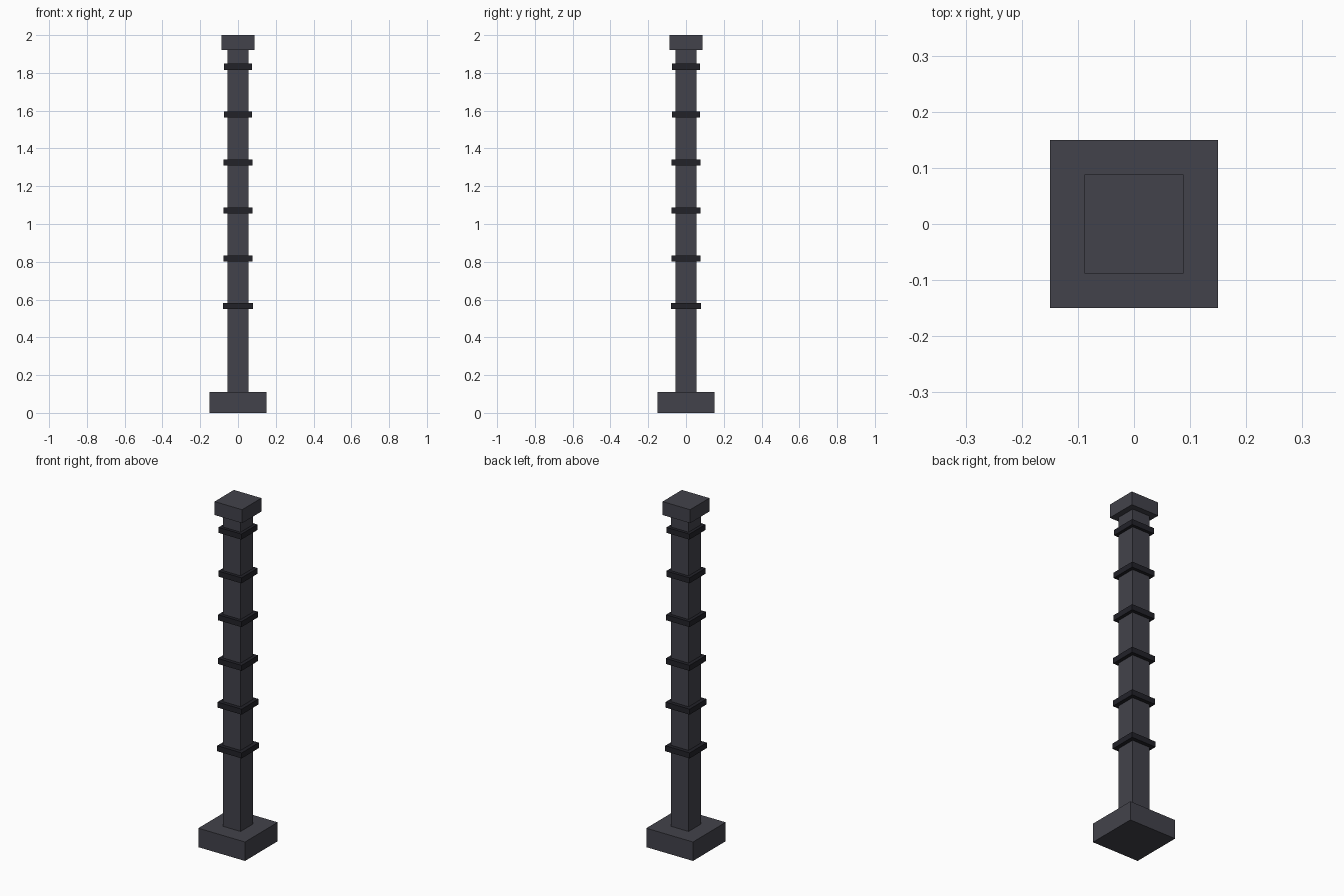
import bpy

if "Cube" in bpy.data.objects:
    bpy.data.objects.remove(bpy.data.objects["Cube"])


def material(name, color):
    m = bpy.data.materials.new(name)
    m.diffuse_color = (*color, 1)
    m.use_nodes = True
    m.node_tree.nodes["Principled BSDF"].inputs["Base Color"].default_value = m.diffuse_color
    return m


def box(name, half, z0, z1, mat):
    bpy.ops.mesh.primitive_cube_add(size=1, location=(0, 0, (z0 + z1) / 2))
    o = bpy.context.object
    o.name = name
    o.scale = (2 * half, 2 * half, z1 - z0)
    bpy.ops.object.transform_apply(location=False, rotation=False, scale=True)
    o.data.materials.append(mat)
    return o


stone = material("dark_stone", (0.055, 0.055, 0.07))
iron = material("black_iron", (0.016, 0.016, 0.022))

# Plinth, shaft and capital
box("base_plinth", 0.15, 0.0, 0.11, stone)
box("shaft", 0.056, 0.11, 1.922, stone)
box("capital", 0.0885, 1.922, 2.0, stone)

# Six evenly spaced bands, narrowing slightly towards the top
BANDS = 6
for i in range(BANDS):
    z = 0.565 + i * 0.2535
    half = 0.0785 - 0.001 * i
    box(f"band_{i + 1}", half, z - 0.016, z + 0.016, iron)
